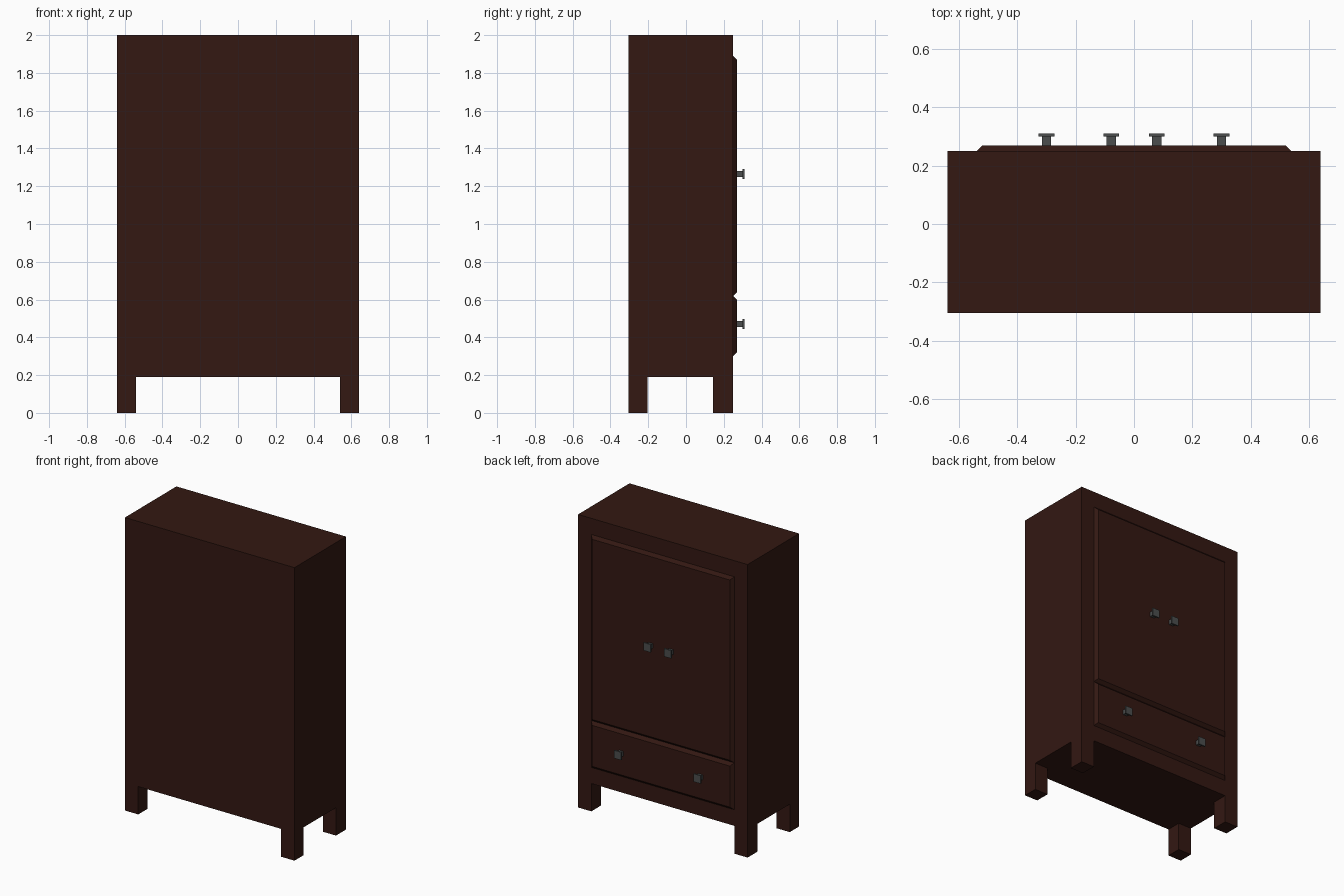
import bpy, bmesh

if "Cube" in bpy.data.objects:
    bpy.data.objects.remove(bpy.data.objects["Cube"])


def material(name, rgb):
    m = bpy.data.materials.new(name)
    m.diffuse_color = (*rgb, 1)
    m.use_nodes = True
    m.node_tree.nodes["Principled BSDF"].inputs["Base Color"].default_value = m.diffuse_color
    return m


WOOD = material("dark_wood", (0.033, 0.009, 0.006))
METAL = material("dark_metal", (0.07, 0.075, 0.075))


def block(name, x, y, z, mat, inset=0.0, open_back=False):
    """Box between (min, max) pairs; the +y face can be inset for a chamfer."""
    bm = bmesh.new()
    bmesh.ops.create_cube(bm, size=1)
    for v in bm.verts:
        s = inset if v.co.y > 0 else 0
        v.co = (x[1] - s if v.co.x > 0 else x[0] + s,
                y[1] if v.co.y > 0 else y[0],
                z[1] - s if v.co.z > 0 else z[0] + s)
    bm.normal_update()
    if open_back:  # face that sits flush on another part
        back = [f for f in bm.faces if f.normal.y < -0.9]
        bmesh.ops.delete(bm, geom=back, context='FACES')
    me = bpy.data.meshes.new(name)
    bm.to_mesh(me)
    bm.free()
    me.materials.append(mat)
    ob = bpy.data.objects.new(name, me)
    bpy.context.collection.objects.link(ob)
    return ob


BACK, FRONT, PANEL = -0.305, 0.25, 0.27

# Cabinet body
block("cabinet_body", (-0.64, 0.64), (BACK, FRONT), (0.19, 2.0), WOOD)

# Four square legs
for side, xs in (("left", (-0.64, -0.54)), ("right", (0.54, 0.64))):
    for end, ys in (("back", (BACK, -0.205)), ("front", (0.143, FRONT))):
        block(f"leg_{side}_{end}", xs, ys, (0, 0.19), WOOD)

# Chamfered door and drawer panels
for name, zs in (("door_panel", (0.62, 1.89)), ("drawer_panel", (0.30, 0.62))):
    block(name, (-0.54, 0.54), (FRONT, PANEL), zs, WOOD, 0.02, True)

# Square knobs: stem and cap
for name, cx, cz in (("door", 0.078, 1.265), ("drawer", 0.30, 0.47)):
    for side in (-1, 1):
        for part, h, ys in (("stem", 0.016, (PANEL, 0.30)), ("cap", 0.027, (0.30, 0.31))):
            block(f"{name}_knob_{part}", (side * cx - h, side * cx + h), ys,
                  (cz - h, cz + h), METAL)
